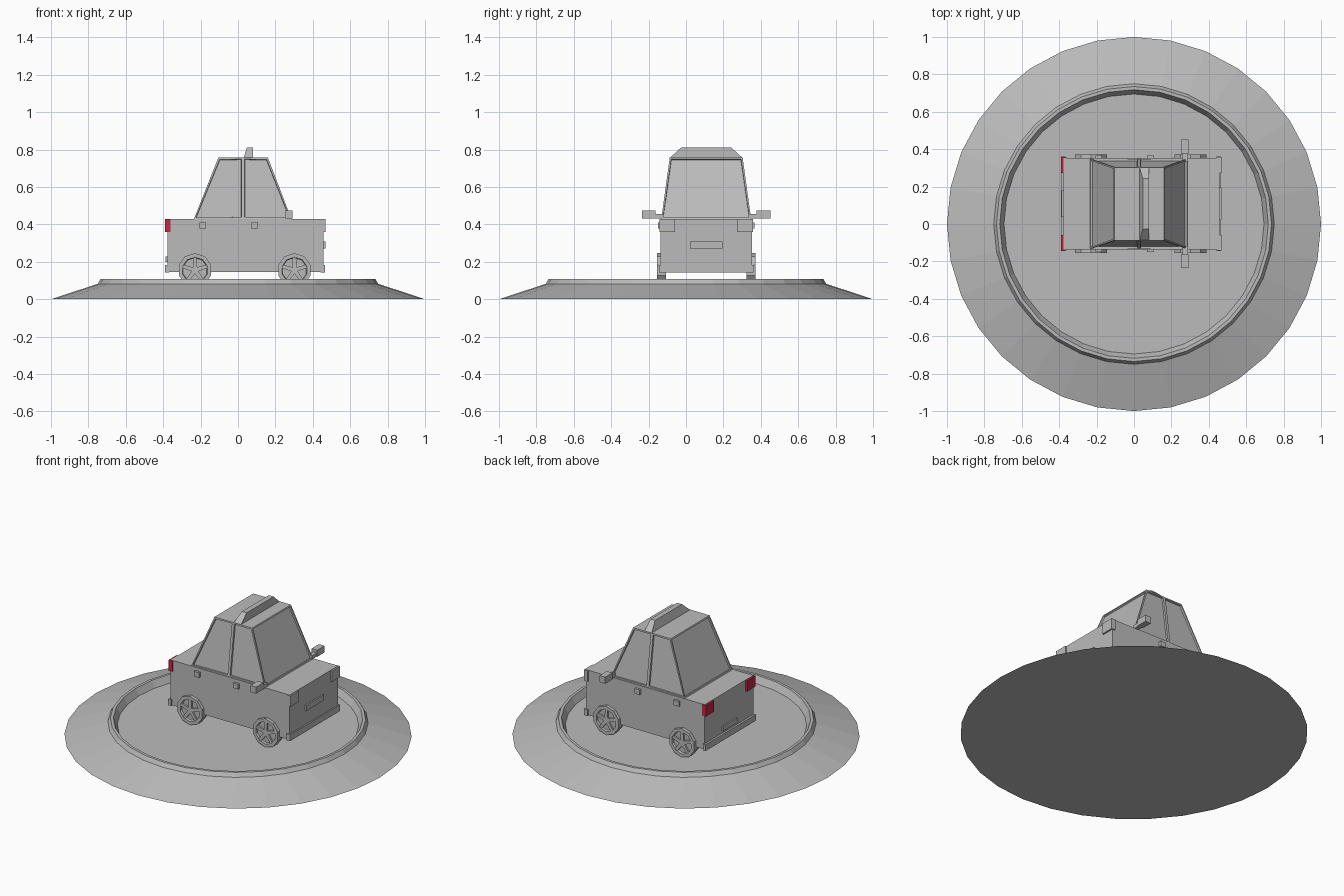
import bpy, bmesh, math
from mathutils import Vector

if "Cube" in bpy.data.objects:
    bpy.data.objects.remove(bpy.data.objects["Cube"])

YC = 0.108  # car centre line


def material(name, rgb):
    m = bpy.data.materials.new(name)
    m.diffuse_color = (*rgb, 1)
    m.use_nodes = True
    m.node_tree.nodes["Principled BSDF"].inputs["Base Color"].default_value = m.diffuse_color
    return m


GREY = material("grey", (0.5, 0.5, 0.5))
RED = material("tail red", (0.55, 0.02, 0.06))


def finish(name, bm, mat=GREY):
    bmesh.ops.recalc_face_normals(bm, faces=bm.faces)
    me = bpy.data.meshes.new(name)
    bm.to_mesh(me)
    bm.free()
    me.materials.append(mat)
    ob = bpy.data.objects.new(name, me)
    bpy.context.collection.objects.link(ob)
    return ob


def hexa(bm, lo, hi, z0, z1):
    """Frustum: lo and hi are (x0, x1, y0, y1) rectangles."""
    rings = []
    for (x0, x1, y0, y1), z in ((lo, z0), (hi, z1)):
        rings.append([bm.verts.new((x, y, z)) for x, y in
                      ((x0, y0), (x1, y0), (x1, y1), (x0, y1))])
    a, b = rings
    bm.faces.new(a[::-1])
    bm.faces.new(b)
    for i in range(4):
        j = (i + 1) % 4
        bm.faces.new((a[i], a[j], b[j], b[i]))


def box(name, x0, x1, y0, y1, z0, z1, mat=GREY):
    bm = bmesh.new()
    hexa(bm, (x0, x1, y0, y1), (x0, x1, y0, y1), z0, z1)
    return finish(name, bm, mat)


def both_sides(name, x0, x1, d0, d1, z0, z1, mat=GREY):
    """A box at distances d0..d1 on each side of the car centre line."""
    for tag, s in (("right", -1), ("left", 1)):
        ys = sorted((YC + s * d0, YC + s * d1))
        box(f"{tag}_{name}", x0, x1, *ys, z0, z1, mat)


# Round display base with raised rim and sunken floor
profile = [(1.0, 0.0), (0.75, 0.082), (0.735, 0.107), (0.718, 0.107), (0.695, 0.065)]
bm = bmesh.new()
rings = [[bm.verts.new((r * math.cos(i * math.tau / 32), r * math.sin(i * math.tau / 32), z))
          for i in range(32)] for r, z in profile]
for a, b in zip(rings, rings[1:]):
    for i in range(32):
        j = (i + 1) % 32
        bm.faces.new((a[i], a[j], b[j], b[i]))
bm.faces.new(rings[0][::-1])
bm.faces.new(rings[-1])
finish("display_base", bm)

# Lower car body
box("car_body", -0.378, 0.458, YC - 0.244, YC + 0.244, 0.145, 0.43)

# Cabin with recessed windows, sides split by a centre pillar
bm = bmesh.new()
hexa(bm, (-0.235, 0.285, YC - 0.24, YC + 0.24), (-0.105, 0.16, YC - 0.195, YC + 0.195), 0.43, 0.757)
bmesh.ops.recalc_face_normals(bm, faces=bm.faces)
sides = [f for f in bm.faces if abs(f.normal.y) > 0.9]
geom = sides + [e for f in sides for e in f.edges] + [v for f in sides for v in f.verts]
bmesh.ops.bisect_plane(bm, geom=list(dict.fromkeys(geom)), plane_co=(0.027, 0, 0), plane_no=(1, 0, 0))
bm.normal_update()
panes = [f for f in bm.faces if abs(f.normal.z) < 0.8]
bmesh.ops.inset_individual(bm, faces=panes, thickness=0.012, depth=0)
bmesh.ops.inset_individual(bm, faces=panes, thickness=0.002, depth=-0.01)
finish("cabin", bm)

# Roof sign
bm = bmesh.new()
hexa(bm, (0.03, 0.08, YC - 0.195, YC + 0.195), (0.047, 0.08, YC - 0.135, YC + 0.135), 0.755, 0.81)
finish("roof_sign", bm)

# Lights, bumpers, plates, handles
both_sides("headlight", 0.44, 0.468, 0.166, 0.25, 0.36, 0.428)
both_sides("tail_light", -0.39, -0.362, 0.166, 0.25, 0.36, 0.428, RED)
box("front_bumper", 0.44, 0.466, YC - 0.252, YC + 0.252, 0.142, 0.182)
box("rear_bumper", -0.39, -0.37, YC - 0.252, YC + 0.252, 0.142, 0.182)
box("front_plate", 0.45, 0.467, YC - 0.087, YC + 0.087, 0.272, 0.308)
box("rear_plate", -0.387, -0.37, YC - 0.07, YC + 0.07, 0.198, 0.228)
for tag, x in (("rear", -0.188), ("front", 0.088)):
    both_sides(f"{tag}_door_handle", x - 0.018, x + 0.018, 0.23, 0.258, 0.377, 0.409)

# Wing mirrors
both_sides("mirror_arm", 0.26, 0.288, 0.225, 0.275, 0.432, 0.455)
both_sides("mirror_head", 0.252, 0.292, 0.27, 0.343, 0.432, 0.474)


# Wheels: tyre drum with a recessed rim and five spokes
def wheel(name, cx, side):
    y_out, y_in, cz, n = YC + side * 0.264, YC + side * 0.215, 0.155, 10
    y_rec = YC + side * 0.252
    bm = bmesh.new()

    def ring(r, y):
        return [bm.verts.new((cx + r * math.cos(math.tau * (i + 0.5) / n), y,
                              cz + r * math.sin(math.tau * (i + 0.5) / n))) for i in range(n)]
    loops = [ring(0.091, y_in), ring(0.091, y_out), ring(0.07, y_out), ring(0.066, y_rec)]
    for a, b in zip(loops, loops[1:]):
        for i in range(n):
            j = (i + 1) % n
            bm.faces.new((a[i], a[j], b[j], b[i]))
    bm.faces.new(loops[0])
    bm.faces.new(loops[-1])
    bmesh.ops.recalc_face_normals(bm, faces=bm.faces)
    # spokes
    for k in range(5):
        t = math.pi / 2 + k * math.tau / 5
        u, w = Vector((math.cos(t), 0, math.sin(t))), Vector((-math.sin(t), 0, math.cos(t)))
        c = Vector((cx, 0, cz))
        quads = []
        for y in (y_rec, y_out - side * 0.002):
            quads.append([bm.verts.new(c + u * r + w * h + Vector((0, y, 0)))
                          for r, h in ((0, -0.012), (0.068, -0.009), (0.068, 0.009), (0, 0.012))])
        a, b = quads
        bm.faces.new(a)
        bm.faces.new(b)
        for i in range(4):
            j = (i + 1) % 4
            bm.faces.new((a[i], a[j], b[j], b[i]))
    finish(name, bm)


for end, x in (("rear", -0.23), ("front", 0.302)):
    for tag, s in (("right", -1), ("left", 1)):
        wheel(f"{end}_{tag}_wheel", x, s)
